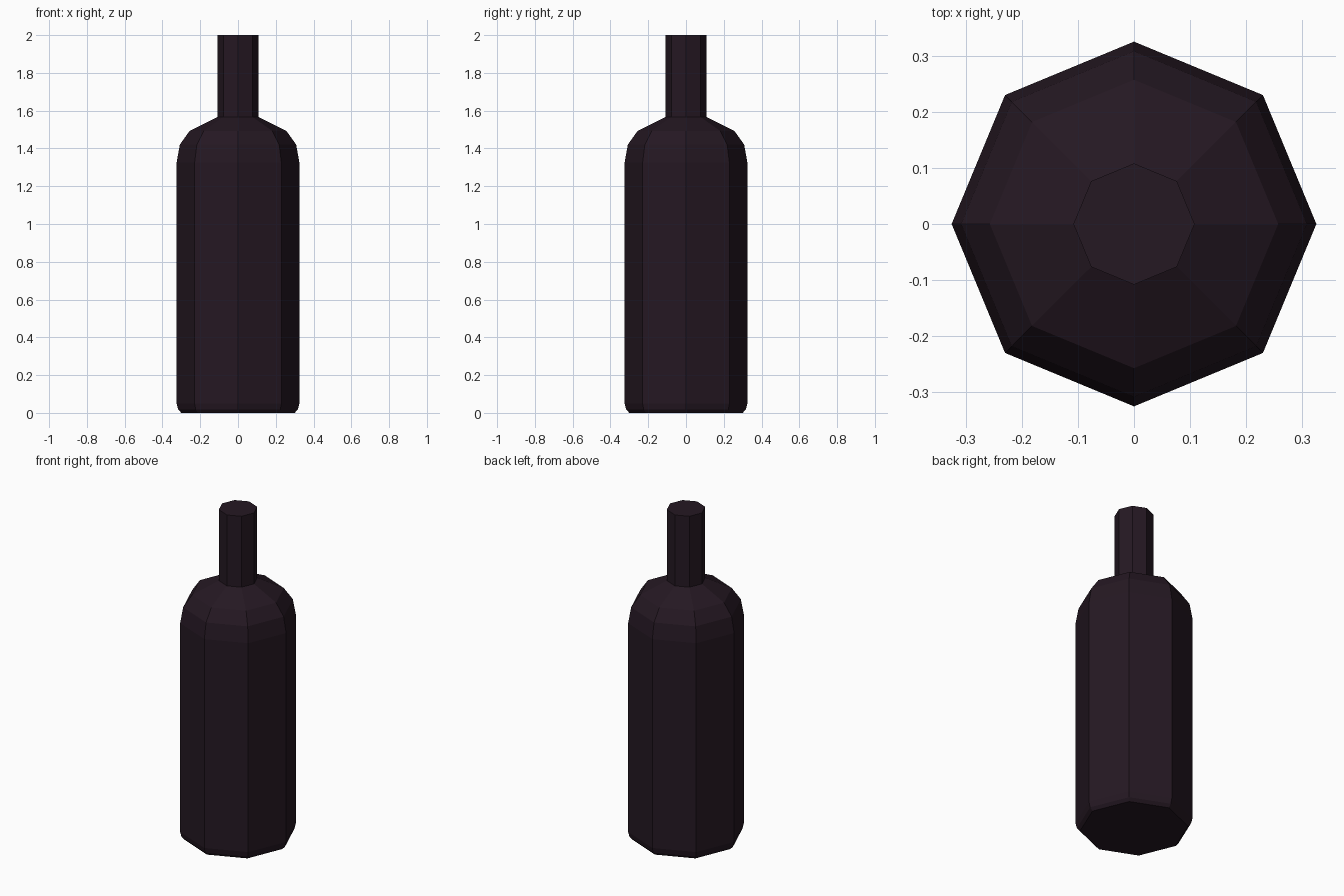
import bpy, bmesh
from math import cos, sin, tau

if "Cube" in bpy.data.objects:
    bpy.data.objects.remove(bpy.data.objects["Cube"])

SIDES = 8

# Dark glass
glass = bpy.data.materials.new("dark_glass")
glass.diffuse_color = (0.018, 0.009, 0.016, 1)
glass.use_nodes = True
glass.node_tree.nodes["Principled BSDF"].inputs["Base Color"].default_value = glass.diffuse_color

# Profile (radius, height): base bevel, body, rounded shoulder, neck
profile = [(0.30, 0.0), (0.317, 0.018), (0.325, 0.05), (0.325, 1.325),
           (0.308, 1.42), (0.257, 1.492), (0.108, 1.567), (0.108, 2.0)]

# Lathe the profile into eight flat sides, with corners on the axes
bm = bmesh.new()
rings = [[bm.verts.new((r * cos(tau * i / SIDES), r * sin(tau * i / SIDES), z))
          for i in range(SIDES)] for r, z in profile]
for low, high in zip(rings, rings[1:]):
    for i in range(SIDES):
        j = (i + 1) % SIDES
        bm.faces.new((low[i], low[j], high[j], high[i]))

# Base and mouth caps
bm.faces.new(rings[0][::-1])
bm.faces.new(rings[-1])

mesh = bpy.data.meshes.new("bottle")
bm.to_mesh(mesh)
bm.free()
mesh.materials.append(glass)
bottle = bpy.data.objects.new("bottle", mesh)
bpy.context.collection.objects.link(bottle)
